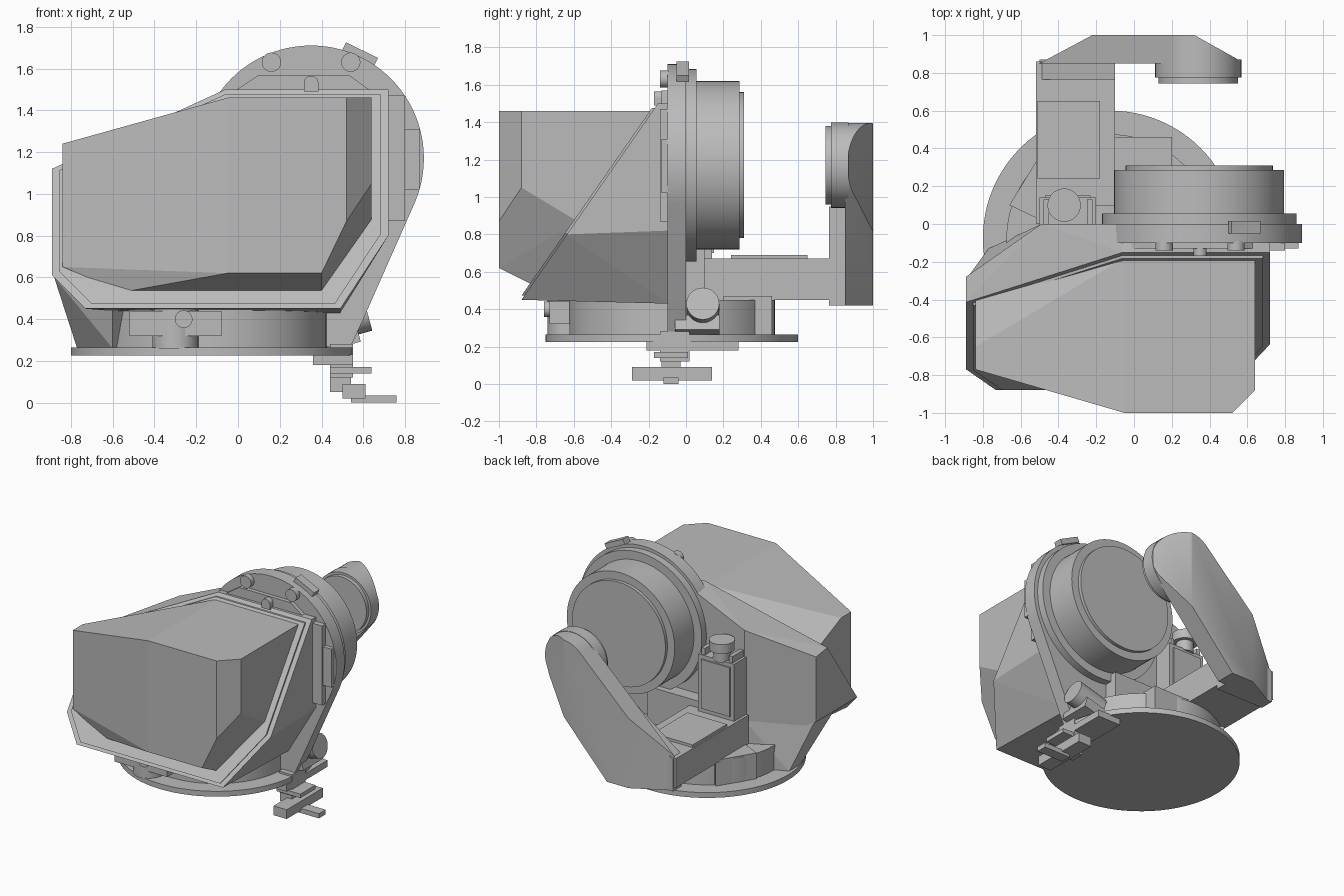
import bpy, bmesh
from math import pi, cos, sin, radians
from mathutils import Vector, Matrix

cube = bpy.data.objects.get("Cube")
if cube:
    bpy.data.objects.remove(cube, do_unlink=True)

grey = bpy.data.materials.new("plain_grey")
grey.use_nodes = True
COLOUR = (0.5, 0.5, 0.5, 1)
grey.diffuse_color = COLOUR
grey.node_tree.nodes["Principled BSDF"].inputs["Base Color"].default_value = COLOUR


def finish(name, bm, smooth=False):
    bmesh.ops.recalc_face_normals(bm, faces=bm.faces)
    mesh = bpy.data.meshes.new(name)
    bm.to_mesh(mesh)
    bm.free()
    mesh.materials.append(grey)
    ob = bpy.data.objects.new(name, mesh)
    bpy.context.collection.objects.link(ob)
    if smooth:
        bpy.ops.object.select_all(action='DESELECT')
        ob.select_set(True)
        bpy.context.view_layer.objects.active = ob
        bpy.ops.object.shade_smooth_by_angle(angle=radians(30))
    return ob


def hull(name, pts, cuts=(), smooth=False):
    """Convex solid, optionally trimmed by (point, normal) planes."""
    bm = bmesh.new()
    for p in pts:
        bm.verts.new(p)
    for cut in (None, *cuts):
        if cut:
            bmesh.ops.bisect_plane(bm, geom=bm.verts[:] + bm.edges[:] + bm.faces[:],
                                   plane_co=cut[0], plane_no=cut[1], clear_outer=True)
            bmesh.ops.delete(bm, geom=bm.faces[:], context='FACES_ONLY')
            bmesh.ops.delete(bm, geom=bm.edges[:], context='EDGES_FACES') if bm.edges else None
        res = bmesh.ops.convex_hull(bm, input=bm.verts[:])
        junk = [v for v in res["geom_interior"] if isinstance(v, bmesh.types.BMVert) and v.is_valid]
        bmesh.ops.delete(bm, geom=junk, context='VERTS')
    bmesh.ops.dissolve_limit(bm, angle_limit=0.01, verts=bm.verts[:], edges=bm.edges[:])
    return finish(name, bm, smooth)


def box(name, x, y, z, turn=0):
    """Box from ranges, optionally turned about the y axis."""
    mid = Vector(((x[0] + x[1]) / 2, (y[0] + y[1]) / 2, (z[0] + z[1]) / 2))
    bm = bmesh.new()
    m = Matrix.Translation(mid) @ Matrix.Rotation(turn, 4, 'Y') @ Matrix.Diagonal(
        (x[1] - x[0], y[1] - y[0], z[1] - z[0], 1))
    bmesh.ops.create_cube(bm, size=1, matrix=m)
    return finish(name, bm)


def rod(name, start, end, r, sides=64):
    """Cylinder between two points."""
    a, b = Vector(start), Vector(end)
    bm = bmesh.new()
    m = Matrix.Translation((a + b) / 2) @ (b - a).to_track_quat('Z', 'Y').to_matrix().to_4x4()
    bmesh.ops.create_cone(bm, cap_ends=True, segments=sides, radius1=r, radius2=r,
                          depth=(b - a).length, matrix=m)
    return finish(name, bm, True)


def prism(xz, y0, y1):
    return [(x, y, z) for x, z in xz for y in (y0, y1)]


def circle(cx, cz, r, n=64):
    return [(cx + r * cos(2 * pi * i / n), cz + r * sin(2 * pi * i / n)) for i in range(n)]


def slant(x, z, out=0):
    """Point on the sloping front flange plane."""
    return (x, -0.88 + 0.695 * (z - 0.45) - out, z)


# Turntable base
BX, BY = -0.125, -0.075
rod("base_disk", (BX, BY, 0.225), (BX, BY, 0.265), 0.675, 96)
rod("base_ring", (BX, BY, 0.26), (BX, BY, 0.45), 0.55, 96)
box("base_front_block", (-0.52, -0.08), (-0.73, -0.5), (0.32, 0.44))
rod("base_front_boss", (-0.3, -0.63, 0.26), (-0.3, -0.63, 0.45), 0.11)
rod("base_front_pin", (-0.26, -0.76, 0.4), (-0.26, -0.6, 0.4), 0.042, 32)
box("base_rear_block", (-0.1, 0.2), (0.2, 0.46), (0.26, 0.47))
hull("base_side_block", [(x, y, z) for x, y in ((-0.66, 0.1), (-0.5, 0.36), (-0.3, 0.2), (-0.45, 0.0))
                         for z in (0.26, 0.46)])

# Main housing behind the sloping flange
rim = [(-0.73, 0.45), (0.49, 0.45), (0.72, 0.8), (0.72, 1.5), (-0.06, 1.5), (-0.89, 1.12), (-0.89, 0.61)]
hull("housing", [slant(*p) for p in rim] + [
    (0.72, -0.1, 0.82), (0.72, -0.1, 1.5), (0.49, -0.1, 0.43), (-0.08, 0, 1.48), (-0.49, 0, 1.3),
    (-0.89, -0.28, 1.1), (-0.89, -0.28, 0.61), (-0.49, 0, 0.43), (0.2, 0, 0.43)])
hull("housing_skirt", [
    (-0.88, -0.28, 0.61), (-0.88, -0.5, 0.6), (-0.49, 0, 0.62), (-0.49, 0, 0.26), (-0.2, 0, 0.26),
    (-0.2, 0, 0.6), (-0.77, -0.13, 0.26), (-0.77, -0.26, 0.26), (-0.6, -0.4, 0.26), (-0.6, -0.5, 0.5)])
cx, cz = -0.08, 0.98
hull("flange_seal", [slant(cx + (x - cx) * 0.955, cz + (z - cz) * 0.955, d)
                     for x, z in rim for d in (0, 0.015)])

# Faceted front hood
hull("hood", [(x, -1, z) for x, z in ((-0.05, 1.46), (0.52, 1.46), (0.52, 0.87), (0.40, 0.62), (-0.05, 0.62))] + [
    (0.64, -0.88, 1.46), (0.64, -0.88, 1.05), (-0.84, -0.77, 1.24), (-0.84, -0.77, 0.65),
    (-0.05, -0.18, 1.46), (0.64, -0.18, 1.46), (-0.84, -0.65, 1.24), (-0.84, -0.4, 1.13),
    (-0.84, -0.73, 0.65), (-0.55, -0.82, 0.53), (0.40, -0.82, 0.53), (0.64, -0.58, 0.87)])

# Rear plate and round drum
DX, DZ = 0.35, 1.17
hull("drum_plate", prism(circle(DX, DZ, 0.54, 96) + [(0.6, 0.4), (0.54, 0.27), (0.0, 0.27)], -0.1, 0), smooth=True)
for name, y0, y1, r in (("drum_collar", -0.01, 0.055, 0.515), ("drum_body", 0.05, 0.285, 0.45),
                        ("drum_cap", 0.28, 0.31, 0.39)):
    rod(name, (DX - 0.005, y0, DZ), (DX - 0.005, y1, DZ), r, 96)
box("drum_support", (-0.2, 0.25), (-0.01, 0.1), (0.45, 0.72))

# Fittings on the plate
for side, x in (("right", 0.16), ("left", 0.54)):
    rod("plate_bolt_" + side, (x, -0.14, 1.63), (x, -0.09, 1.63), 0.046, 32)
hull("top_lug", prism([(-0.02, 1.49), (0.1, 1.57), (0.53, 1.57), (0.64, 1.49)], -0.13, -0.08))
hull("latch", prism(circle(0.35, 1.53, 0.035, 24) + [(0.315, 1.49), (0.385, 1.49)], -0.17, -0.1))
box("top_tab", (0.5, 0.67), (-0.05, 0.015), (1.65, 1.69), radians(26))
box("side_strip", (0.72, 0.8), (-0.14, -0.08), (0.87, 1.47))
box("side_handle", (0.75, 0.87), (-0.13, -0.08), (1.02, 1.31))

# Rear arm, pedestal and knob
box("arm_beam", (-0.52, -0.1), (0, 0.86), (0.45, 0.67))
box("arm_cover", (-0.51, -0.18), (0.24, 0.65), (0.66, 0.69))
box("pedestal", (-0.5, -0.2), (-0.02, 0.14), (0.6, 1.1))
box("pedestal_panel", (-0.47, -0.23), (0.13, 0.15), (0.7, 1.07))
for side, x in (("right", -0.48), ("left", -0.25)):
    box("pedestal_ear_" + side, (x, x + 0.03), (0, 0.13), (1.09, 1.15))
rod("pedestal_stem", (-0.37, 0.1, 1.09), (-0.37, 0.1, 1.18), 0.06, 32)
rod("pedestal_knob", (-0.37, 0.1, 1.17), (-0.37, 0.1, 1.24), 0.088, 40)

# Diagonal head with rounded top, chamfered at both ends
hull("head_arm", prism(circle(0.34, 1.17, 0.225) + [(-0.52, 0.42), (-0.04, 0.42), (-0.52, 0.66)], 0.85, 1.0),
     [((0.32, 1.0, 1), (0.14, 0.25, 0)), ((-0.22, 1.0, 1), (-0.16, 0.30, 0))], True)
hull("head_step", prism([(-0.5, 0.42), (-0.1, 0.42), (-0.1, 0.95), (-0.4, 0.7), (-0.5, 0.66)], 0.765, 0.87))
rod("head_boss", (0.34, 0.775, 1.17), (0.34, 0.87, 1.17), 0.228)
rod("head_lens", (0.34, 0.745, 1.17), (0.34, 0.79, 1.17), 0.21)

# Side adjuster
rod("adjuster_knob", (0.4, 0.09, 0.37), (0.62, 0.09, 0.43), 0.088, 32)
box("adjuster_bracket", (0.42, 0.58), (-0.06, 0.18), (0.27, 0.35), radians(-15))

# Mounting foot below the plate
for name, x, y, z in (
        ("foot_plate", (0.36, 0.55), (-0.21, 0.28), (0.18, 0.23)),
        ("foot_post", (0.44, 0.55), (-0.14, 0.02), (0.12, 0.28)),
        ("foot_ledge", (0.44, 0.64), (-0.17, 0.01), (0.14, 0.17)),
        ("foot_neck", (0.44, 0.54), (-0.13, -0.03), (0.05, 0.15)),
        ("foot_bar", (0.5, 0.61), (-0.29, 0.14), (0.02, 0.09)),
        ("foot_prong", (0.54, 0.76), (-0.12, -0.04), (0, 0.035))):
    box(name, x, y, z)
